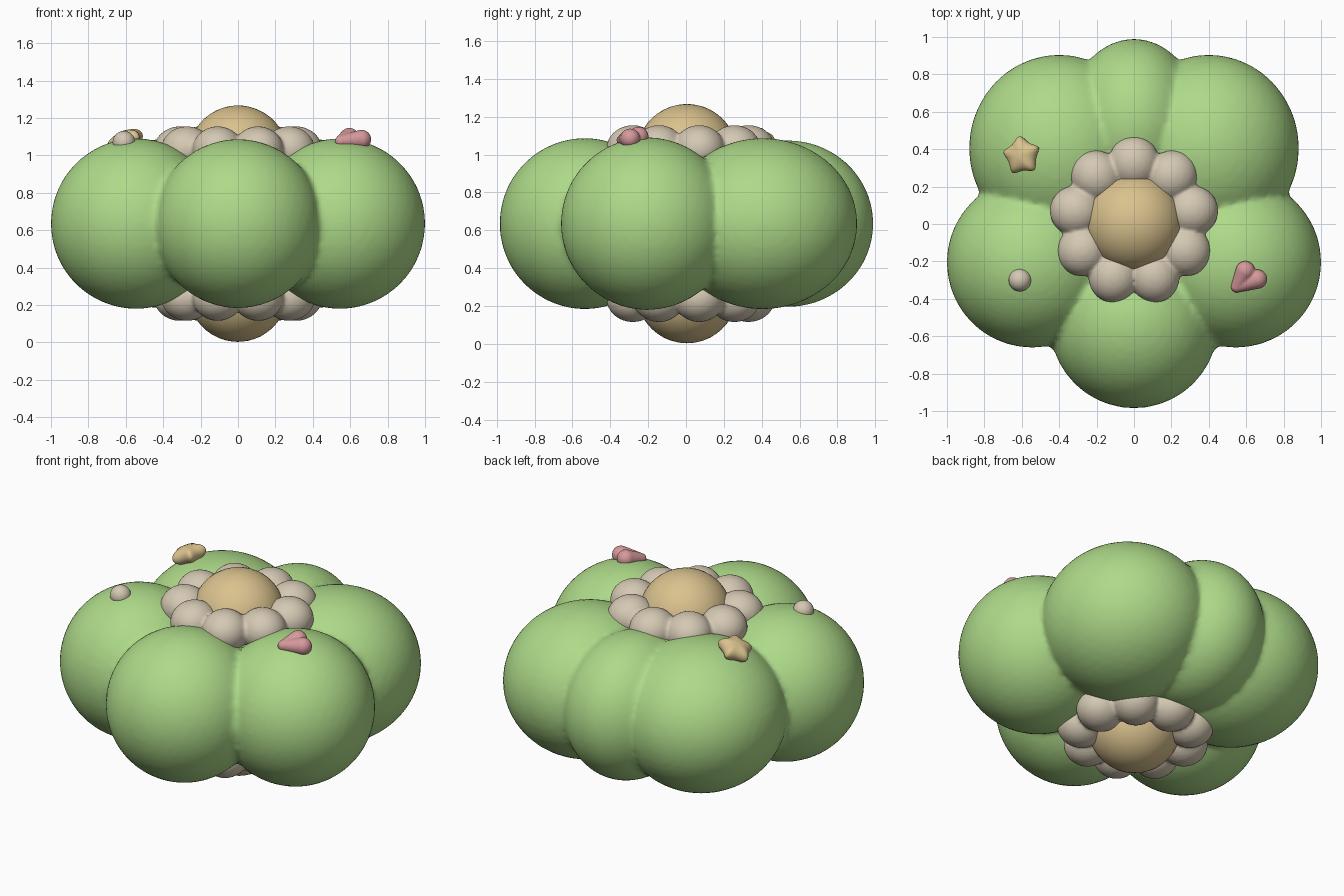
import bpy, bmesh, math
from mathutils import Matrix, Vector

if "Cube" in bpy.data.objects:
    bpy.data.objects.remove(bpy.data.objects["Cube"], do_unlink=True)

MID = 0.635  # height of the horizontal symmetry plane


def material(name, rgb):
    m = bpy.data.materials.new(name)
    m.use_nodes = True
    m.diffuse_color = (*rgb, 1)
    m.node_tree.nodes["Principled BSDF"].inputs["Base Color"].default_value = (*rgb, 1)
    return m


green = material("leaf green", (0.42, 0.70, 0.25))
cream = material("cream", (0.66, 0.58, 0.45))
gold = material("soft gold", (0.70, 0.54, 0.27))
pink = material("rose pink", (0.68, 0.32, 0.33))


def finish(bm, name, mat):
    bmesh.ops.recalc_face_normals(bm, faces=bm.faces)
    for f in bm.faces:
        f.smooth = True
    mesh = bpy.data.meshes.new(name)
    bm.to_mesh(mesh)
    bm.free()
    mesh.materials.append(mat)
    obj = bpy.data.objects.new(name, mesh)
    bpy.context.collection.objects.link(obj)
    return obj


def blob(name, mat, balls, voxel=0, smooth=3):
    """Ellipsoids (centre, radii, turn about z), optionally fused into one skin."""
    bm = bmesh.new()
    for centre, radii, turn in balls:
        m = (Matrix.Translation(centre) @ Matrix.Rotation(turn, 4, "Z")
             @ Matrix.Diagonal((*radii, 1)))
        bmesh.ops.create_icosphere(bm, subdivisions=4, radius=1, matrix=m)
    obj = finish(bm, name, mat)
    if voxel:
        fuse = obj.modifiers.new("fuse", "REMESH")
        fuse.mode = "VOXEL"
        fuse.voxel_size = voxel
        fuse.use_smooth_shade = True
        soften = obj.modifiers.new("soften", "SMOOTH")
        soften.iterations = smooth
    return obj


# Puffy body: front, sides, back corners, narrow back lobe and a filling core
lobes = [((0, -0.535, MID), (0.45, 0.45, 0.452), 0),
         ((0, 0.54, MID), (0.36, 0.45, 0.44), 0),
         ((0, 0, MID), (0.5, 0.5, 0.4), 0)]
for s in (-1, 1):
    lobes.append(((s * 0.545, -0.205, MID), (0.456, 0.456, 0.456), 0))
    lobes.append(((s * 0.40, 0.405, MID), (0.482, 0.5, 0.452), 0))
blob("body", green, lobes, 0.02)

# Blossoms with a domed centre, above and below
PETALS = 9
for side, label in ((1, "top"), (-1, "bottom")):
    petals = []
    for i in range(PETALS):
        a = math.pi / 2 + i * math.tau / PETALS
        petals.append(((0.315 * math.cos(a), 0.015 + 0.315 * math.sin(a),
                        MID + side * 0.395), (0.14, 0.135, 0.125), a))
    blob(label + "_petals", cream, petals, 0.012, 2)
    blob(label + "_blossom_centre", gold,
         [((0, 0.005, MID + side * 0.37), (0.265, 0.265, 0.262), 0)])

# Pearl on the right lobe
blob("pearl", cream, [((-0.61, -0.3, 1.07), (0.06, 0.06, 0.06), 0)])

# Heart on the left lobe: two lobes tapering to a shared tip
tip = Vector((0.55, -0.335, 1.075))
heart = []
for lobe in (Vector((0.595, -0.25, 1.095)), Vector((0.66, -0.295, 1.085))):
    for i in range(6):
        t = i / 5
        r = 0.052 - 0.02 * t
        heart.append((lobe.lerp(tip, t), (r, r, r), 0))
blob("heart", pink, heart, 0.007, 2)

# Rounded star on the right back lobe
bm = bmesh.new()
rim = []
for i in range(10):
    a = math.radians(97 + 36 * i)
    r = 0.07 if i % 2 else 0.135
    rim.append((r * math.cos(a), r * math.sin(a)))
upper = [bm.verts.new((x, y, 0.03)) for x, y in rim]
lower = [bm.verts.new((x, y, -0.03)) for x, y in rim]
crown, base = bm.verts.new((0, 0, 0.065)), bm.verts.new((0, 0, -0.065))
for i in range(10):
    j = (i + 1) % 10
    bm.faces.new((upper[i], upper[j], crown))
    bm.faces.new((lower[j], lower[i], base))
    bm.faces.new((lower[i], lower[j], upper[j], upper[i]))
star = finish(bm, "star", gold)
star.location = (-0.6, 0.365, 1.08)
star.rotation_euler = (0, math.radians(-22), 0)
rounding = star.modifiers.new("rounding", "SUBSURF")
rounding.levels = rounding.render_levels = 2
